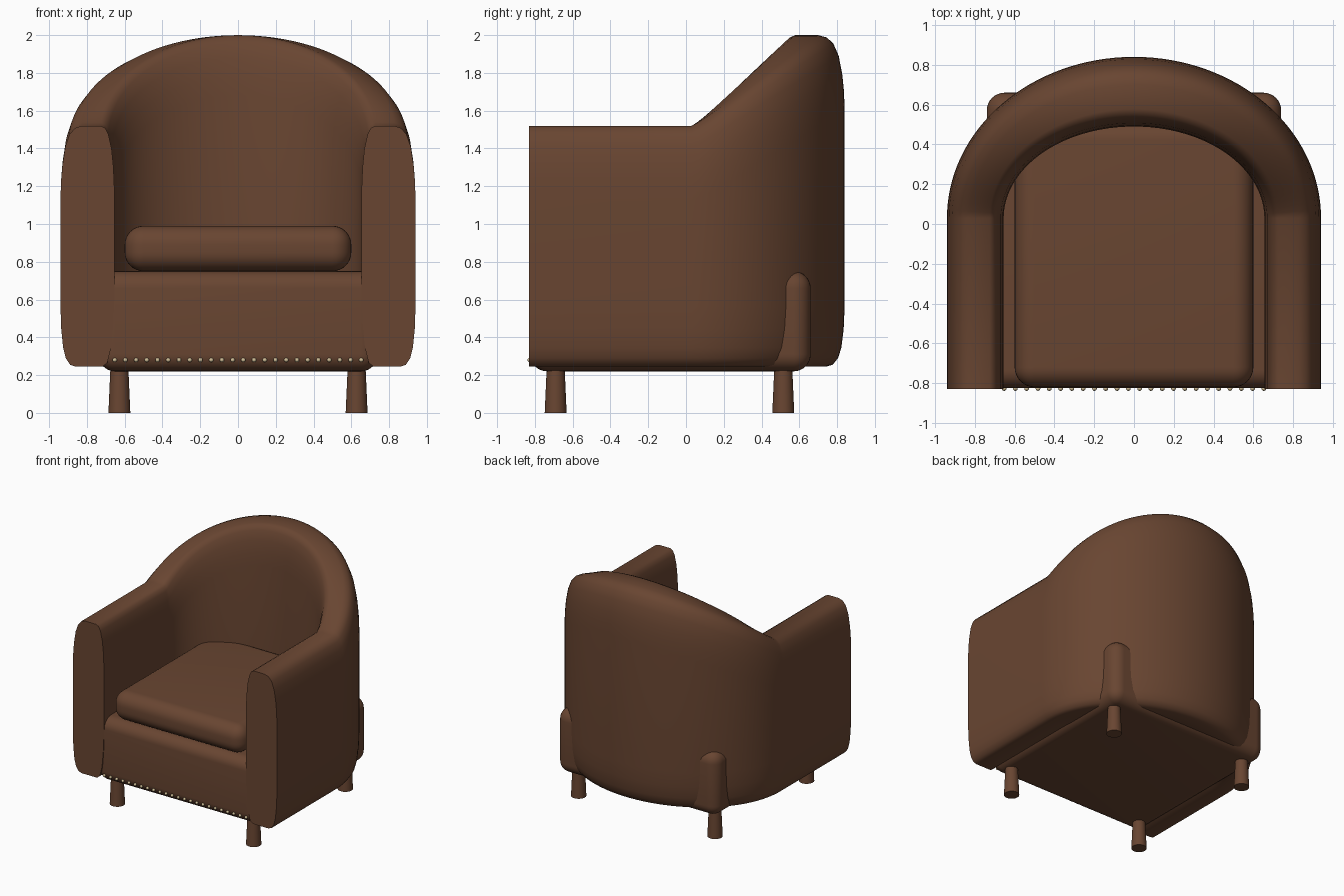
import bpy, bmesh, math
from mathutils import Vector

if "Cube" in bpy.data.objects:
    bpy.data.objects.remove(bpy.data.objects["Cube"])


def material(name, rgb):
    m = bpy.data.materials.new(name)
    m.diffuse_color = (*rgb, 1)
    m.use_nodes = True
    m.node_tree.nodes["Principled BSDF"].inputs["Base Color"].default_value = m.diffuse_color
    return m


leather = material("brown leather", (0.14, 0.06, 0.031))
brass = material("pale brass", (0.62, 0.50, 0.30))


def finish(bm, name, mat, angle=40):
    bmesh.ops.recalc_face_normals(bm, faces=bm.faces[:])
    me = bpy.data.meshes.new(name)
    bm.to_mesh(me)
    bm.free()
    ob = bpy.data.objects.new(name, me)
    bpy.context.collection.objects.link(ob)
    me.materials.append(mat)
    bpy.ops.object.select_all(action='DESELECT')
    ob.select_set(True)
    bpy.context.view_layer.objects.active = ob
    bpy.ops.object.shade_smooth_by_angle(angle=math.radians(angle))
    return ob


def rounded_box(name, lo, hi, radius):
    bm = bmesh.new()
    bmesh.ops.create_cube(bm, size=1)
    for v in bm.verts:
        v.co = Vector([(a + b) / 2 + c * (b - a) for a, b, c in zip(lo, hi, v.co)])
    bmesh.ops.bevel(bm, geom=bm.edges[:], offset=radius, segments=8,
                    profile=0.5, affect='EDGES')
    return finish(bm, name, leather)


# Wraparound shell: one section swept along a U, rising towards the back
# top part: (inner-to-outer fraction, drop below the crest)
TOP = [(0, .32), (.015, .22), (.05, .12), (.11, .045), (.17, .012), (.25, 0), (.6, 0),
       (.73, .012), (.83, .045), (.91, .11), (.965, .21), (.99, .3), (1, .4)]
# bottom part: (fraction, rise above the underside)
BOTTOM = [(1, .32), (.985, .2), (.95, .1), (.9, .045), (.82, .01), (.72, 0),
          (.22, 0), (.13, .02), (.06, .1), (.02, .22), (0, .35)]
CY, FRONT, LOW = 0.03, -0.83, 0.245


def section(bm, inner, outer, top):
    pts = [(f, top - d) for f, d in TOP] + [(f, LOW + r) for f, r in BOTTOM]
    return [bm.verts.new((*inner.lerp(outer, f), z)) for f, z in pts]


bm = bmesh.new()
rings = [section(bm, Vector((.655, FRONT)), Vector((.94, FRONT)), 1.52)]
N = 64
for i in range(N + 1):
    t = math.pi * i / N
    c, s = math.cos(t), math.sin(t)
    rise = s - 0.06 * s * math.exp(-s * 6) * 6
    rings.append(section(bm, Vector((.655 * c, CY + .46 * s)),
                         Vector((.94 * c, CY + .81 * s)), 1.52 + .48 * rise))
rings.append(section(bm, Vector((-.655, FRONT)), Vector((-.94, FRONT)), 1.52))
for a, b in zip(rings, rings[1:]):
    for k in range(len(a)):
        j = (k + 1) % len(a)
        bm.faces.new((a[k], a[j], b[j], b[k]))
bm.faces.new(rings[0])
bm.faces.new(rings[-1])
finish(bm, "arms_and_back_shell", leather)

# Seat base (its back corners poke through the shell) and loose cushion
rounded_box("seat_base", (-.74, -.825, .22), (.74, .66, .75), .09)
rounded_box("seat_cushion", (-.6, -.82, .75), (.6, .52, .99), .1)

# Four tapered legs
for sx, side in ((-1, "left"), (1, "right")):
    for y, end in ((-.69, "front"), (.515, "back")):
        bm = bmesh.new()
        bmesh.ops.create_cone(bm, cap_ends=True, segments=32, radius1=.058,
                              radius2=.047, depth=.25)
        bmesh.ops.translate(bm, verts=bm.verts[:], vec=(sx * .628, y, .125))
        finish(bm, f"{end}_{side}_leg", leather)

# Row of nail heads along the lower front
bm = bmesh.new()
COUNT = 24
for i in range(COUNT):
    r = bmesh.ops.create_uvsphere(bm, u_segments=12, v_segments=8, radius=.012)
    x = -.653 + 1.306 * i / (COUNT - 1)
    bmesh.ops.translate(bm, verts=r["verts"], vec=(x, -.827, .28))
finish(bm, "nail_heads", brass, 60)
